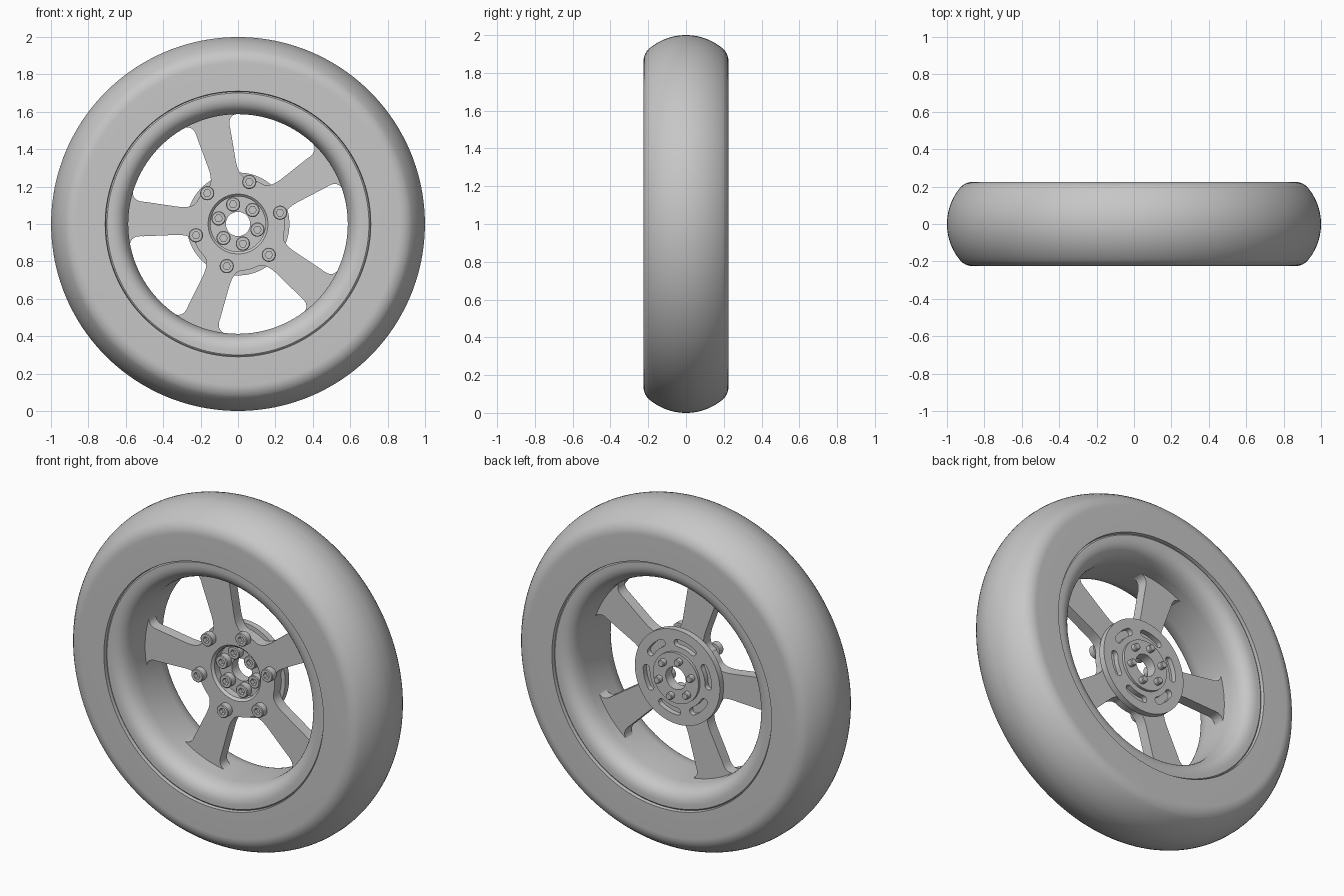
import bpy, bmesh
from math import sin, cos, pi, radians, asin, sqrt

cube = bpy.data.objects.get("Cube")
if cube:
    bpy.data.objects.remove(cube, do_unlink=True)

grey = bpy.data.materials.new("grey")
grey.use_nodes = True
grey.diffuse_color = (0.57, 0.57, 0.57, 1)
grey.node_tree.nodes["Principled BSDF"].inputs["Base Color"].default_value = grey.diffuse_color
AXLE = 1.0  # height of the wheel centre


def finish(bm, name, angle=35):
    bmesh.ops.remove_doubles(bm, verts=bm.verts, dist=1e-5)
    bmesh.ops.recalc_face_normals(bm, faces=bm.faces)
    mesh = bpy.data.meshes.new(name)
    bm.to_mesh(mesh)
    bm.free()
    mesh.materials.append(grey)
    obj = bpy.data.objects.new(name, mesh)
    obj.location.z = AXLE
    bpy.context.collection.objects.link(obj)
    smooth(obj, angle)
    return obj


def smooth(obj, angle=35):
    bpy.ops.object.select_all(action="DESELECT")
    obj.select_set(True)
    bpy.context.view_layer.objects.active = obj
    bpy.ops.object.shade_smooth_by_angle(angle=radians(angle))


def lathe(name, profile, steps=128, closed=True, hexed=()):
    """Spin (radius, y) points around the y axis; rows in hexed become hexagonal."""
    bm = bmesh.new()
    rows = []
    for i, (r, y) in enumerate(profile):
        row = []
        for k in range(steps):
            t = 2 * pi * k / steps
            rr = r * cos(pi / 6) / cos(t % (pi / 3) - pi / 6) if i in hexed else r
            row.append(bm.verts.new((rr * cos(t), y, rr * sin(t))))
        rows.append(row)
    pairs = list(zip(rows, rows[1:])) + ([(rows[-1], rows[0])] if closed else [])
    for a, b in pairs:
        for k in range(steps):
            n = (k + 1) % steps
            bm.faces.new((a[k], a[n], b[n], b[k]))
    return finish(bm, name)


def prisms(name, outline, angles, y0, y1):
    """Extrude one outline along y and repeat it around the axle."""
    bm = bmesh.new()
    for deg in angles:
        c, s = cos(radians(deg)), sin(radians(deg))
        ring = [bm.verts.new((x * c - z * s, y0, x * s + z * c)) for x, z in outline]
        face = bm.faces.new(ring)
        ext = bmesh.ops.extrude_face_region(bm, geom=[face])
        for v in ext["geom"]:
            if isinstance(v, bmesh.types.BMVert):
                v.co.y = y1
    return finish(bm, name)


def cut(obj, cutter):
    mod = obj.modifiers.new("cut", "BOOLEAN")
    mod.operation, mod.solver, mod.object = "DIFFERENCE", "EXACT", cutter
    bpy.ops.object.select_all(action="DESELECT")
    obj.select_set(True)
    bpy.context.view_layer.objects.active = obj
    bpy.ops.object.modifier_apply(modifier=mod.name)
    bpy.data.objects.remove(cutter, do_unlink=True)
    smooth(obj)


def polar(r, a):
    return (r * cos(a), r * sin(a))


def bend(p, q, s, n=10):
    """Rounded corner from p to s around control point q."""
    return [tuple((1 - t) ** 2 * a + 2 * t * (1 - t) * b + t * t * c for a, b, c in zip(p, q, s))
            for t in (i / n for i in range(n + 1))]


def mirrored(half):
    return half + [(r, -y) for r, y in reversed(half)]


# Tyre: flat side walls, rounded shoulders and a domed tread
W, DOME = 0.225, 0.303
tread = [(1 - DOME + sqrt(DOME ** 2 - y * y), y) for y in (-0.2 + 0.02 * i for i in range(11))]
shoulder = bend((0.86, -W), (0.897, -W), tread[0], 8)
lathe("tyre", mirrored([(0.7, -0.13), (0.71, -W)] + shoulder[:-1] + tread[:-1]) , 160)

# Rim: flared lips curving into the barrel
lip = bend((0.675, -0.21), (0.595, -0.205), (0.587, -0.10), 12)
lathe("rim", mirrored([(0.63, -0.10), (0.707, -0.15), (0.707, -0.205), (0.7, -0.21)] + lip), 160)

# Spoke plate with five rounded openings
FRONT, BACK = -0.02, 0.045
spokes = lathe("spokes", [(0.16, FRONT), (0.6, FRONT), (0.6, BACK), (0.147, BACK), (0.147, -0.007)])
SECTOR = pi / 5


def side(r, half_width):
    return polar(r, SECTOR - asin(half_width / r))


outer = [polar(0.594, radians(2 * i)) for i in range(10)]
inner = [polar(0.25, radians(a)) for a in (9, 6, 3, 0)]
half = outer + bend(polar(0.594, radians(19)), side(0.594, 0.09), side(0.51, 0.092))
half += bend(side(0.34, 0.076), side(0.25, 0.068), inner[0])[:] + inner[1:]
opening = half + [(x, -z) for x, z in reversed(half[1:-1])]
cut(spokes, prisms("openings", opening, [69 + 72 * i for i in range(5)], -0.1, 0.1))

# Rear hub disc with a raised centre, a bore and six curved slots
hub = lathe("hub_disc", [(0.275, 0.043), (0.275, 0.08), (0.147, 0.08), (0.147, 0.095),
                         (0.065, 0.095), (0.065, 0.035), (0.15, 0.035), (0.15, 0.043)])
R, H, SPAN = 0.2, 0.021, radians(15)
tip = [(R * cos(SPAN) + H * cos(SPAN + t), R * sin(SPAN) + H * sin(SPAN + t))
       for t in (pi * i / 10 for i in range(11))]
arcs = [SPAN * (1 - i / 8) for i in range(1, 16)]
slot = tip + [polar(R - H, a) for a in arcs] + [(x, -z) for x, z in reversed(tip)]
slot += [polar(R + H, -a) for a in arcs]
cut(hub, prisms("slots", slot, [45 + 60 * i for i in range(6)], 0.05, 0.2))


# Socket-head bolts in two circles of six
def bolt_circle(name, radius, start, front, seat, end):
    profile = [(0, front + 0.025), (0.02, front + 0.025), (0.02, front), (0.034, front),
               (0.038, front + 0.004), (0.038, seat), (0.02, seat), (0.02, end - 0.004),
               (0.016, end), (0, end)]
    first = lathe(name, profile, 24, False, (1, 2))
    for i in range(6):
        obj = first if i == 0 else first.copy()
        if i:
            bpy.context.collection.objects.link(obj)
        x, z = polar(radius, radians(start + 60 * i))
        obj.location = (x, 0, AXLE + z)


bolt_circle("outer_bolt", 0.233, 15, -0.06, FRONT, 0.06)
bolt_circle("inner_bolt", 0.108, 44, -0.005, 0.036, 0.125)
